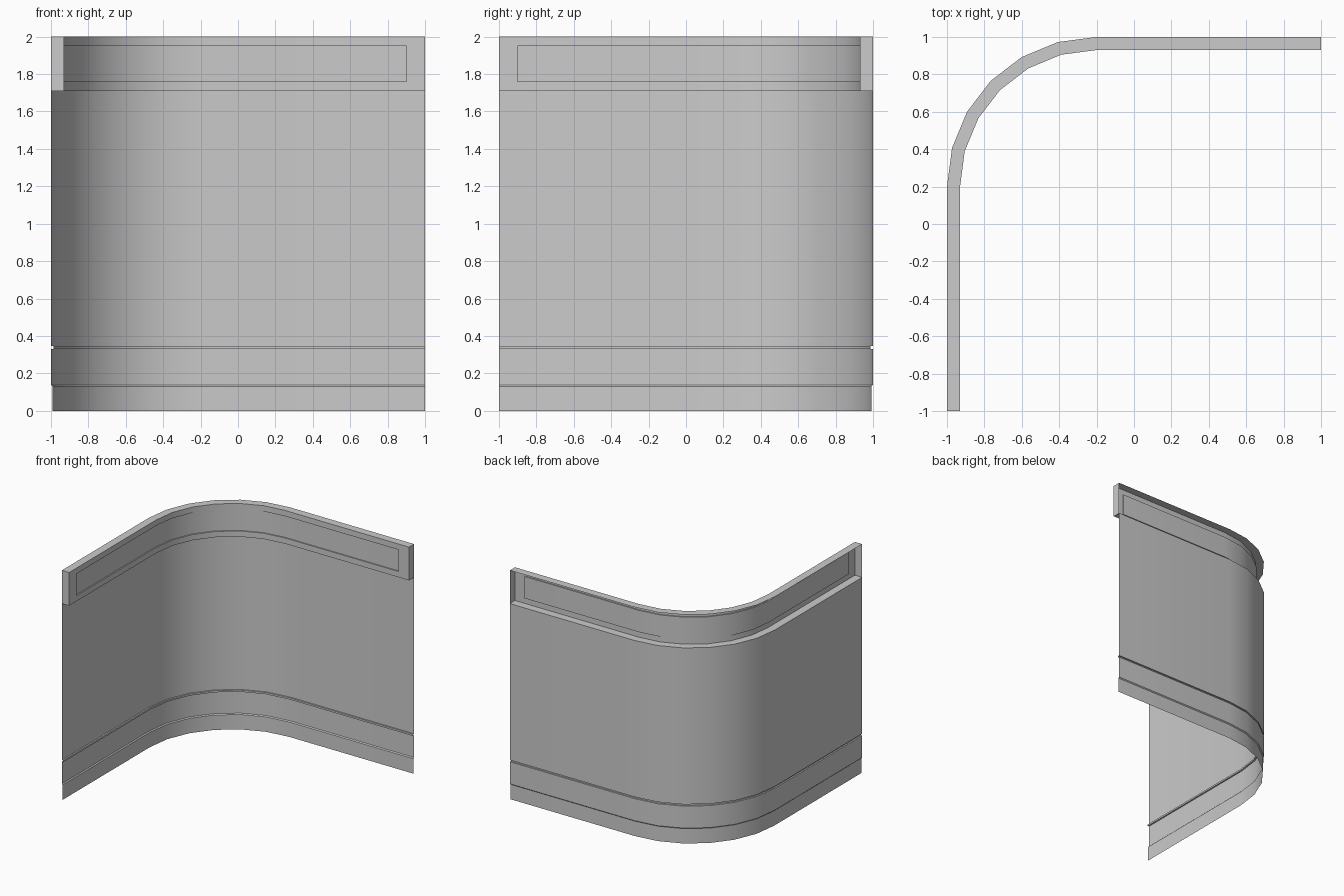
import bpy, bmesh, math

if "Cube" in bpy.data.objects:
    bpy.data.objects.remove(bpy.data.objects["Cube"])


def stations(end):
    """Plan path: straight run, quarter arc in 6 steps, straight run.
    Each entry is (point on outer face, inward direction)."""
    path = [((-1, y), (1, 0)) for y in ((-1, -0.9) if end == 1 else (-0.9,))]
    for k in range(7):
        a = math.radians(180 - 15 * k)
        c, s = math.cos(a), math.sin(a)
        path.append(((-0.2 + 0.8 * c, 0.2 + 0.8 * s), (-c, -s)))
    path += [((x, 1), (0, -1)) for x in ((0.9, 1) if end == 1 else (0.9,))]
    return path


def sweep(name, strips, path, cap=None):
    """Sweep (inset, z) profiles along the path; cap closes both ends."""
    bm = bmesh.new()

    def ring(profile, st):
        (x, y), (nx, ny) = st
        return [bm.verts.new((x + nx * d, y + ny * d, z)) for d, z in profile]

    for profile in strips:
        rings = [ring(profile, st) for st in path]
        for a, b in zip(rings, rings[1:]):
            for j in range(len(profile) - 1):
                bm.faces.new((a[j], b[j], b[j + 1], a[j + 1]))
    if cap:
        bm.faces.new(ring(cap, path[0]))
        bm.faces.new(ring(cap, path[-1])[::-1])
    bmesh.ops.remove_doubles(bm, verts=bm.verts, dist=1e-5)
    me = bpy.data.meshes.new(name)
    bm.to_mesh(me)
    bm.free()
    ob = bpy.data.objects.new(name, me)
    bpy.context.collection.objects.link(ob)
    bpy.ops.object.select_all(action='DESELECT')
    ob.select_set(True)
    bpy.context.view_layer.objects.active = ob
    bpy.ops.object.shade_smooth_by_angle(angle=math.radians(30))
    return ob


full, short = stations(1), stations(0.9)
T = 0.07          # depth of the top channel
Z0, Z1 = 1.76, 1.95   # panel height range

# Curved wall with inset skirting and a shallow groove
sweep("wall", [[(0.008, 0), (0.008, 0.13), (0, 0.138), (0, 0.33), (0.013, 0.33),
                (0.013, 0.345), (0, 0.345), (0, 1.71)]], full)

# Top channel, open to the outside: ledge and lower rail, upper rail and top, end caps
sweep("top_channel", [[(0, 1.71), (T, 1.71), (T, Z0)], [(T, Z1), (T, 2), (0, 2)]],
      full, cap=[(0, 1.71), (T, 1.71), (T, 2), (0, 2)])

# Upright pieces of the panel frame at each end
for name, part in (("frame_end_left", full[:2]), ("frame_end_right", full[-2:])):
    sweep(name, [[(T, Z0), (T, Z1)]], part)

# Slightly recessed panel
recess = [(T, Z0), (T - 0.01, Z0), (T - 0.01, Z1), (T, Z1)]
sweep("recessed_panel", [recess], short, cap=recess)
